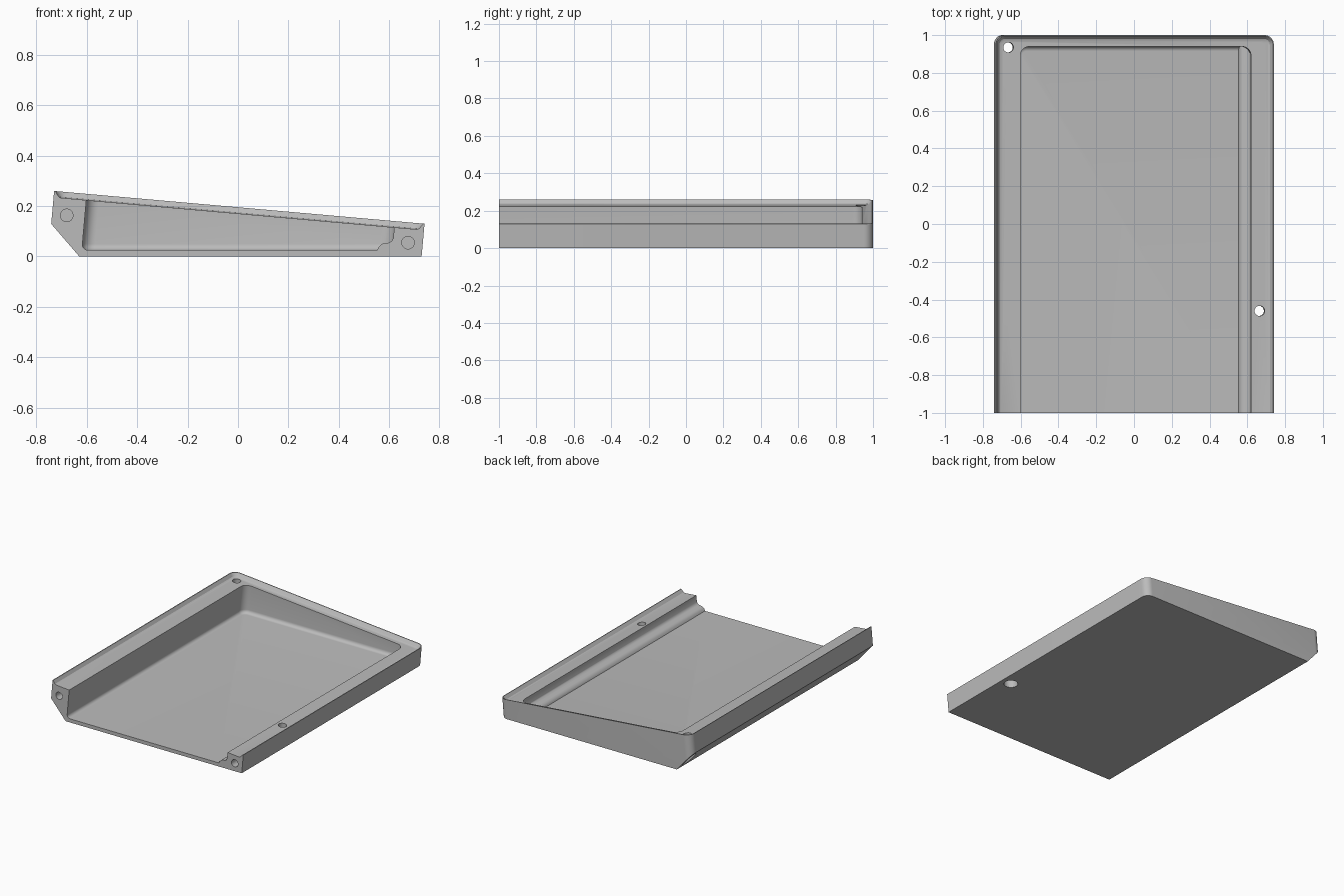
import bpy, bmesh
from math import sin, cos, pi, atan
from mathutils import Vector

if "Cube" in bpy.data.objects:
    bpy.data.objects.remove(bpy.data.objects["Cube"])

SLOPE = 0.0885      # fall of the top face and matching lean of the side walls
TOP = 0.1955        # height of the top face at x = 0
FRONT = -1.0
BEYOND = -1.2       # cutters run out past the open front

grey = bpy.data.materials.new("warm_grey_plastic")
grey.use_nodes = True
colour = (0.5, 0.5, 0.5, 1)
grey.diffuse_color = colour
grey.node_tree.nodes["Principled BSDF"].inputs["Base Color"].default_value = colour


def make(name, bm):
    bmesh.ops.recalc_face_normals(bm, faces=bm.faces)
    mesh = bpy.data.meshes.new(name)
    bm.to_mesh(mesh)
    bm.free()
    mesh.materials.append(grey)
    ob = bpy.data.objects.new(name, mesh)
    bpy.context.collection.objects.link(ob)
    return ob


def outline(left, right, back, front, radius):
    """Plan outline: square front corners, rounded back corners."""
    pts = [(left, front), (right, front)]
    for cx, start in ((right - radius, 0), (left + radius, pi / 2)):
        for i in range(9):
            a = start + i * pi / 16
            pts.append((cx + radius * cos(a), back - radius + radius * sin(a)))
    return pts


def ring(plan, height=None, drop=0):
    """Lean an outline; keep it level at a height, or parallel to the top face."""
    out = []
    for x, y in plan:
        if height is None:
            px = (x + SLOPE * (TOP - drop)) / (1 + SLOPE ** 2)
            out.append((px, y, TOP - drop - SLOPE * px))
        else:
            out.append((x + SLOPE * height, y, height))
    return out


def loft(name, rings):
    bm = bmesh.new()
    rows = [[bm.verts.new(p) for p in r] for r in rings]
    n = len(rows[0])
    for a, b in zip(rows, rows[1:]):
        for i in range(n):
            j = (i + 1) % n
            bm.faces.new((a[i], a[j], b[j], b[i]))
    bm.faces.new(rows[0])
    bm.faces.new(rows[-1])
    return make(name, bm)


def prism(name, profile, front, back):
    return loft(name, [[(x, y, z) for x, z in profile] for y in (front, back)])


def cylinder(name, start, end, radius):
    start, end = Vector(start), Vector(end)
    axis = end - start
    bm = bmesh.new()
    bmesh.ops.create_cone(bm, cap_ends=True, segments=32, radius1=radius,
                          radius2=radius, depth=axis.length)
    turn = axis.to_track_quat('Z', 'Y')
    for v in bm.verts:
        v.co = turn @ v.co + (start + end) / 2
    return make(name, bm)


def combine(target, tool, operation='DIFFERENCE'):
    tool.hide_render = True
    mod = target.modifiers.new("combine", 'BOOLEAN')
    mod.object, mod.operation, mod.solver = tool, operation, 'EXACT'
    bpy.context.view_layer.objects.active = target
    bpy.ops.object.modifier_apply(modifier=mod.name)
    bpy.data.objects.remove(tool)


# Wedge-shaped body
plan = outline(-0.753, 0.729, 1.0, FRONT, 0.05)
tray = loft("tray_body", [ring(plan, 0), ring(plan)])

# Chamfer under the tall side
combine(tray, prism("side_chamfer", [(-0.63, 0), (-0.742, 0.13), (-0.9, 0.3),
                                     (-0.9, -0.2), (-0.458, -0.2)], BEYOND, 1.2))

# Sunken ledge inside a thin sloping rim
def rim_ring(inset, drop):
    return ring(outline(-0.753 + inset, 0.729 - inset, 1 - inset, BEYOND, 0.05 - inset), drop=drop)

combine(tray, loft("rim_recess", [rim_ring(0.0, -0.006), rim_ring(0.005, 0),
                                  rim_ring(0.02, 0.021), rim_ring(0.029, 0.025)]))

# Main cavity with a filleted floor
rings = []
for i in range(7):
    a = i * pi / 12
    inset = 0.025 * (1 - sin(a))
    rings.append(ring(outline(-0.622 + inset, 0.61 - inset, 0.94 - inset, BEYOND,
                              0.05 - inset), 0.025 + 0.025 * (1 - cos(a))))
rings.append(ring(outline(-0.622, 0.61, 0.94, BEYOND, 0.05), 0.4))
combine(tray, loft("cavity", rings))

# Rounded step along the low side of the floor
step = [(0.55, 0.01), (0.553, 0.025), (0.56, 0.04), (0.572, 0.05), (0.585, 0.053),
        (0.6, 0.055), (0.61, 0.061), (0.618, 0.075), (0.64, 0.075), (0.64, 0.01)]
combine(tray, prism("floor_step", step, FRONT, 0.96), 'UNION')

# Screw holes square to the ledge, with wide bores from below
tilt = atan(SLOPE)
up = Vector((sin(tilt), 0, cos(tilt)))
for x in (-0.665, 0.665):
    for y in (-0.46, 0.935):
        seat = Vector((x, y, TOP - 0.025 - SLOPE * x))
        combine(tray, cylinder("screw_hole", seat - up * 0.4, seat + up * 0.1, 0.027))
        combine(tray, cylinder("screw_bore", seat - up * 0.4, seat - up * 0.05, 0.045))

# Blind pin holes in the front ends
for x, z in ((-0.68, 0.163), (0.675, 0.055)):
    combine(tray, cylinder("pin_hole", (x, BEYOND, z), (x, -0.85, z), 0.025))

# Shallow foot recesses underneath
for x in (-0.53, 0.61):
    combine(tray, cylinder("foot_recess", (x, 0.83, -0.1), (x, 0.83, 0.01), 0.078))

bpy.ops.object.select_all(action='DESELECT')
tray.select_set(True)
bpy.context.view_layer.objects.active = tray
bpy.ops.object.shade_smooth_by_angle(angle=pi / 6)
